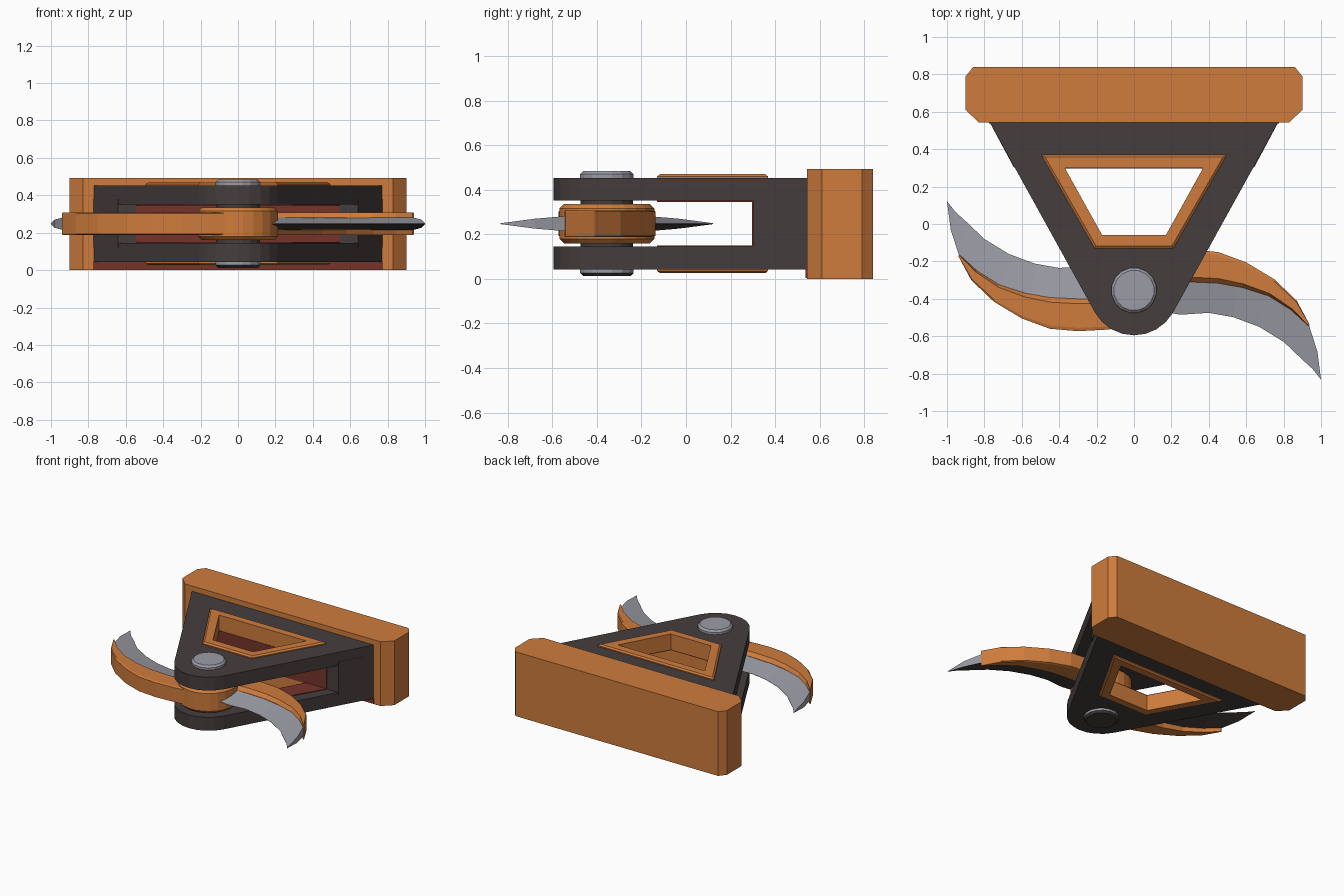
import bpy, bmesh, math

if "Cube" in bpy.data.objects:
    bpy.data.objects.remove(bpy.data.objects["Cube"])

def material(name, rgb):
    m = bpy.data.materials.new(name)
    m.diffuse_color = (*rgb, 1)
    m.use_nodes = True
    m.node_tree.nodes["Principled BSDF"].inputs["Base Color"].default_value = m.diffuse_color
    return m

ORANGE = material("orange paint", (0.62, 0.20, 0.045))
DARK = material("dark brown grey", (0.061, 0.048, 0.047))
STEEL = material("steel", (0.33, 0.33, 0.38))
RED = material("dark red", (0.18, 0.033, 0.024))

MID = 0.248      # height of the mirror plane
PIVOT = -0.355   # y of the pivot pin

def finish(name, bm, mat, under=None):
    """Turn a bmesh into an object; faces looking down may get a second colour."""
    bmesh.ops.recalc_face_normals(bm, faces=bm.faces)
    if under:
        for f in bm.faces:
            f.normal_update()
            f.material_index = 1 if f.normal.z < -0.1 else 0
    me = bpy.data.meshes.new(name)
    bm.to_mesh(me)
    bm.free()
    me.materials.append(mat)
    if under:
        me.materials.append(under)
    ob = bpy.data.objects.new(name, me)
    bpy.context.collection.objects.link(ob)
    return ob

def loft(name, rings, mat, under=None):
    """Skin a row of closed rings and cap both ends."""
    bm = bmesh.new()
    rows = [[bm.verts.new(p) for p in r] for r in rings]
    n = len(rows[0])
    for a, b in zip(rows, rows[1:]):
        for i in range(n):
            j = (i + 1) % n
            bm.faces.new((a[i], a[j], b[j], b[i]))
    bm.faces.new(rows[0])
    bm.faces.new(rows[-1])
    bmesh.ops.remove_doubles(bm, verts=bm.verts, dist=0.0005)
    return finish(name, bm, mat, under)

def prism(name, pts, z0, z1, mat):
    return loft(name, [[(x, y, z) for x, y in pts] for z in (z0, z1)], mat)

def turned(name, profile, sides, mat, under=None):
    """Round part about the pivot from (radius, z) pairs."""
    ang = [2 * math.pi * (i + 0.5) / sides for i in range(sides)]
    return loft(name, [[(r * math.cos(a), PIVOT + r * math.sin(a), z) for a in ang]
                       for r, z in profile], mat, under)

def holed_plate(name, outer, hole, z0, z1, mat):
    """Flat plate with a window."""
    bm = bmesh.new()
    for loop in (outer, hole):
        vs = [bm.verts.new((x, y, z0)) for x, y in loop]
        for a, b in zip(vs, vs[1:] + vs[:1]):
            bm.edges.new((a, b))
    bmesh.ops.triangle_fill(bm, edges=bm.edges[:], use_beauty=True)
    ext = bmesh.ops.extrude_face_region(bm, geom=bm.faces[:])
    for v in ext["geom"]:
        if isinstance(v, bmesh.types.BMVert):
            v.co.z = z1
    return finish(name, bm, mat)

def trapezoid(w0, y0, w1, y1):
    return [(-w0, y0), (w0, y0), (w1, y1), (-w1, y1)]

# back bar with clipped corners
right = [(0.83, 0.543), (0.90, 0.61), (0.90, 0.79), (0.86, 0.84)]
prism("back_bar", right + [(-x, y) for x, y in reversed(right)], 0, 0.493, ORANGE)
prism("bar_lower_strip", trapezoid(0.775, 0.537, 0.775, 0.545), 0.004, 0.045, RED)

# fork: two tapered plates with rounded nose, joined by a block
nose = [(0.24 * math.cos(math.radians(a)), PIVOT + 0.24 * math.sin(math.radians(a)))
        for a in range(-150, -29, 15)]
outline = nose + [(0.775, 0.55), (-0.775, 0.55)]
window = trapezoid(0.17, -0.06, 0.37, 0.30)
plate_hole = trapezoid(0.18, -0.075, 0.39, 0.312)
trim_out = trapezoid(0.21, -0.13, 0.495, 0.368)
liner = trapezoid(0.295, -0.13, 0.545, 0.302)
prism("fork_block", trapezoid(0.642, 0.302, 0.775, 0.55), 0.12, 0.38, DARK)
prism("fork_block_panel", trapezoid(0.545, 0.297, 0.545, 0.304), 0.144, 0.352, RED)

for label, s in (("upper", 1), ("lower", -1)):
    def z(d):
        return MID + s * d
    holed_plate(label + "_plate", outline, plate_hole, z(0.103), z(0.205), DARK)
    holed_plate(label + "_liner", liner, trapezoid(0.17, -0.06, 0.37, 0.2995),
                z(0.098), z(0.104), RED)
    # window trim with a sloped outer rim
    holed_plate(label + "_trim", trapezoid(0.203, -0.117, 0.475, 0.357), window,
                z(0.1035), z(0.222), ORANGE)
    bm = bmesh.new()
    lo = [bm.verts.new((x, y, z(0.204))) for x, y in trim_out]
    mid = [bm.verts.new((x, y, z(0.212))) for x, y in trim_out]
    hi = [bm.verts.new((x, y, z(0.222))) for x, y in trapezoid(0.203, -0.117, 0.475, 0.357)]
    for a, b in ((lo, mid), (mid, hi), (hi, lo)):
        for i in range(4):
            j = (i + 1) % 4
            bm.faces.new((a[i], a[j], b[j], b[i]))
    finish(label + "_trim_rim", bm, ORANGE)
    # pin head, dark on its underside
    turned(label + "_pin_head", [(0.122, z(0.19)), (0.122, z(0.222)), (0.108, z(0.236))],
           16, STEEL, DARK)

# hub and the spacer core behind it
turned("spacer_core", [(0.12, 0.12), (0.12, 0.38)], 16, DARK)
turned("hub", [(0.195, 0.16), (0.215, 0.18), (0.215, 0.316), (0.195, 0.336)], 24, ORANGE)

# arm as (outer x, y, inner x, y), blade as (spine x, y, edge x, y)
ARM = [(0, -.55, 0, -.40), (-.15, -.565, -.15, -.40), (-.30, -.573, -.30, -.40),
       (-.45, -.56, -.45, -.393), (-.60, -.505, -.58, -.37), (-.75, -.415, -.72, -.325),
       (-.87, -.30, -.84, -.25), (-.94, -.17, -.932, -.165)]
BLADE = [(-.10, -.42, -.10, -.25), (-.25, -.43, -.25, -.225), (-.40, -.43, -.40, -.235),
         (-.55, -.42, -.53, -.212), (-.70, -.37, -.67, -.16), (-.84, -.28, -.80, -.08),
         (-.935, -.17, -.90, .015), (-.98, -.03, -.955, .065), (-1.0, .122, -.999, .121)]

def ring(sec, prof, turn):
    """Cross-section from (fraction outer to inner, height); turn = half turn about the pin."""
    ox, oy, ix, iy = sec
    out = []
    for t, h in prof:
        x, y = ox + (ix - ox) * t, oy + (iy - oy) * t
        out.append((-x, 2 * PIVOT - y, MID + h) if turn else (x, y, MID + h))
    return out

arm_prof = [(0, -.055), (0, .055), (.1, .06), (.85, .06), (1, .034),
            (1, -.034), (.85, -.06), (.1, -.06)]
for side, turn in (("left", False), ("right", True)):
    loft(side + "_arm", [ring(s, arm_prof, turn) for s in ARM], ORANGE)
    rings = []
    for i, s in enumerate(BLADE):
        h = 0.038 if i < 6 else (0.034, 0.022, 0.002)[i - 6]
        rings.append(ring(s, [(0, -h), (0, h), (1, 0.001), (1, -0.001)], turn))
    loft(side + "_blade", rings, STEEL, DARK)
